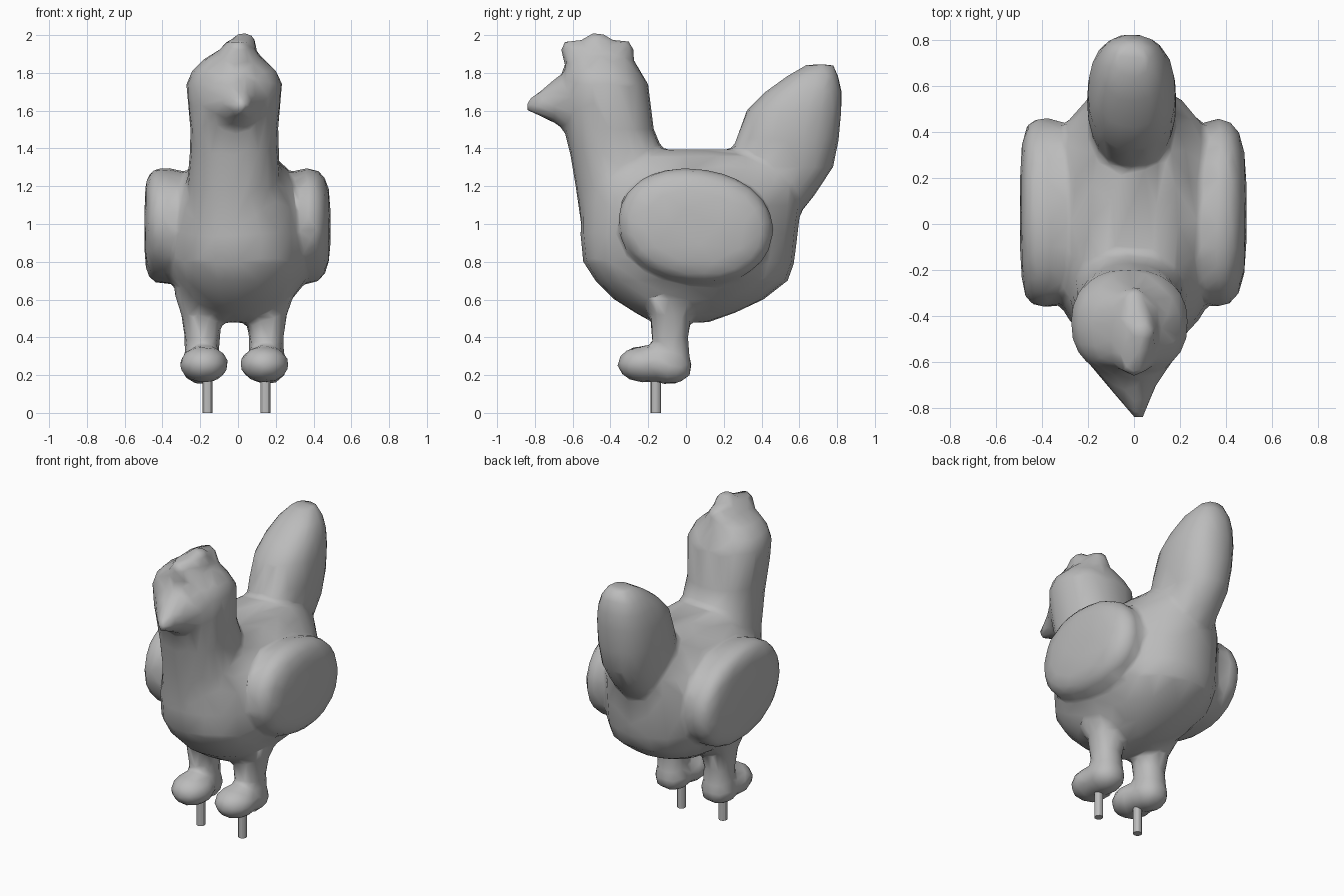
import bpy, bmesh
from math import sin, cos, pi, copysign
from mathutils import Vector, Matrix

if "Cube" in bpy.data.objects:
    bpy.data.objects.remove(bpy.data.objects["Cube"])

grey = bpy.data.materials.new("plain grey")
grey.use_nodes = True
COLOUR = (0.5, 0.5, 0.5, 1)
grey.diffuse_color = COLOUR
grey.node_tree.nodes["Principled BSDF"].inputs["Base Color"].default_value = COLOUR


def make(name, bm):
    bmesh.ops.recalc_face_normals(bm, faces=bm.faces)
    mesh = bpy.data.meshes.new(name)
    bm.to_mesh(mesh)
    bm.free()
    mesh.materials.append(grey)
    obj = bpy.data.objects.new(name, mesh)
    bpy.context.collection.objects.link(obj)
    mesh.shade_smooth()
    return obj


def skin(bm, rings):
    """Bridge a list of point rings and cap both ends."""
    loops = [[bm.verts.new(p) for p in ring] for ring in rings]
    n = len(loops[0])
    for a, b in zip(loops, loops[1:]):
        for i in range(n):
            j = (i + 1) % n
            bm.faces.new((a[i], a[j], b[j], b[i]))
    bm.faces.new(loops[0])
    bm.faces.new(loops[-1])


def oval(rx, ry, n=24, power=2.3):
    for i in range(n):
        c, s = cos(2 * pi * i / n), sin(2 * pi * i / n)
        yield (copysign(abs(c) ** (2 / power), c) * rx,
               copysign(abs(s) ** (2 / power), s) * ry)


def stack(bm, sections, x=0):
    """Level sections given as height, front y, back y, half width."""
    skin(bm, [[(x + u, (f + b) / 2 + v, z) for u, v in oval(w, (b - f) / 2)]
              for z, f, b, w in sections])


def ball(bm, centre, size):
    m = Matrix.Translation(centre) @ Matrix.Diagonal((*size, 1))
    bmesh.ops.create_uvsphere(bm, u_segments=16, v_segments=10, radius=1, matrix=m)


bird = bmesh.new()

# plump torso
stack(bird, [(.48, -.18, .12, .1), (.53, -.27, .26, .19), (.6, -.38, .41, .285),
             (.7, -.48, .54, .365), (.8, -.545, .575, .39), (.95, -.56, .59, .39),
             (1.1, -.55, .61, .375), (1.2, -.55, .61, .335),
             (1.3, -.53, .57, .255), (1.36, -.5, .5, .19), (1.395, -.4, .25, .1)])

# neck and head
stack(bird, [(.9, -.54, .05, .28), (1.2, -.585, .0, .25), (1.38, -.615, -.12, .235),
             (1.5, -.645, -.17, .232), (1.62, -.66, -.185, .245),
             (1.74, -.66, -.2, .255), (1.81, -.65, -.24, .225),
             (1.87, -.63, -.28, .165), (1.91, -.58, -.33, .1)], -.02)

# upright tail fan with a narrow root
stack(bird, [(1.0, .15, .56, .14), (1.15, .18, .68, .17), (1.3, .22, .78, .185),
             (1.45, .265, .81, .195), (1.6, .32, .825, .19), (1.7, .42, .825, .165),
             (1.78, .53, .81, .13), (1.845, .64, .78, .07)], -.01)

# beak tapering forward
skin(bird, [[(u + x, y, z + v) for u, v in oval(w, h, power=2)]
            for x, y, z, w, h in [(-.02, -.45, 1.65, .22, .21), (-.02, -.6, 1.65, .185, .18),
                                  (-.01, -.7, 1.65, .11, .115),
                                  (.005, -.77, 1.637, .065, .068),
                                  (.02, -.84, 1.627, .025, .032)]])

# ridged comb along the crown
stack(bird, [(1.82, -.63, -.29, .16), (1.88, -.65, -.28, .12),
             (1.93, -.665, -.275, .09), (1.97, -.64, -.3, .06)])
ball(bird, (.03, -.47, 1.945), (.07, .08, .07))

# legs and rounded feet
for side, x, toe_x in ((-1, -.19, -.18), (1, .15, .14)):
    stack(bird, [(.2, -.17, .03, .09), (.4, -.18, .01, .092),
                 (.52, -.19, .03, .11), (.64, -.28, .14, .15)], x)
    ball(bird, (x, -.09, .25), (.115, .125, .1))
    ball(bird, (toe_x, -.215, .258), (.13, .15, .098))

# thick oval wings rooted in the torso, the left one rounder
ROOT = [(.1, .7), (.22, .88), (.28, .94), (.33, .985), (.37, 1.01)]
OUTER = {1: [(.42, .97), (.457, .86), (.48, .65), (.489, .3)],
         -1: [(.43, 1), (.468, .92), (.488, .74), (.496, .35)]}
tilt = Matrix.Rotation(-.14, 3, "X")
for side, outer in OUTER.items():
    skin(bird, [[Vector((side * x, .05, .99)) + tilt @ Vector((0, u * s, v * s))
                 for u, v in oval(.41, .3, 28, 2.15)] for x, s in ROOT + outer])

# fuse the parts into one softly faceted skin
body = make("bird_body_and_wings", bird)
remesh = body.modifiers.new("blend parts", "REMESH")
remesh.mode = "VOXEL"
remesh.voxel_size = .02
remesh.use_smooth_shade = True
soften = body.modifiers.new("soften joins", "SMOOTH")
soften.factor = .5
soften.iterations = 5
thin = body.modifiers.new("coarse surface", "DECIMATE")
thin.ratio = .05

# support pegs
for x, name in ((.145, "left_peg"), (-.162, "right_peg")):
    bm = bmesh.new()
    bmesh.ops.create_cone(bm, cap_ends=True, segments=12, radius1=.027, radius2=.027,
                          depth=.2, matrix=Matrix.Translation((x, -.16, .1)))
    peg = make(name, bm)
    bpy.ops.object.select_all(action="DESELECT")
    peg.select_set(True)
    bpy.context.view_layer.objects.active = peg
    bpy.ops.object.shade_smooth_by_angle()
